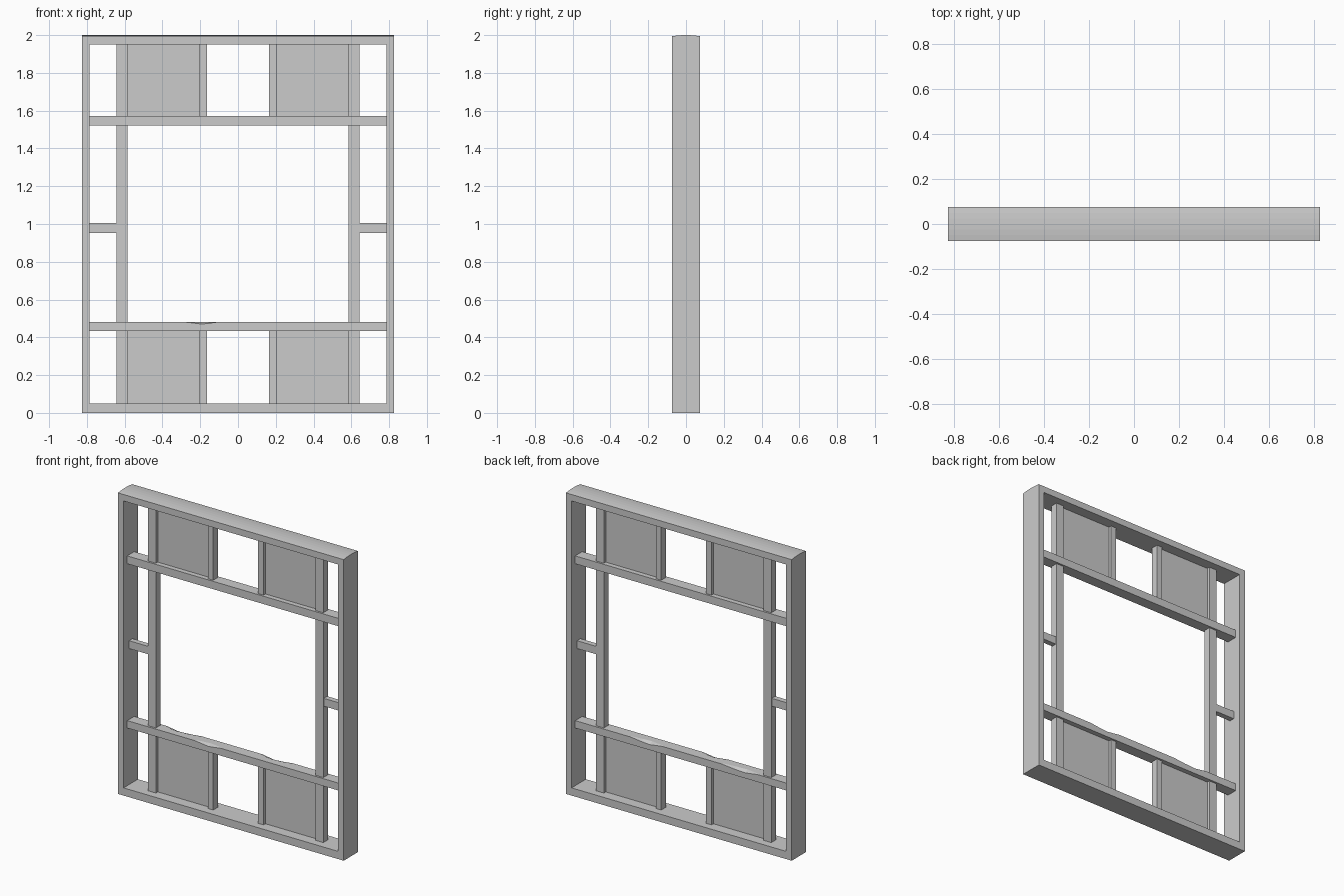
import bpy
import bmesh

if "Cube" in bpy.data.objects:
    bpy.data.objects.remove(bpy.data.objects["Cube"])

mat = bpy.data.materials.new("plain grey")
mat.diffuse_color = (0.6, 0.6, 0.6, 1)
mat.use_nodes = True
mat.node_tree.nodes["Principled BSDF"].inputs["Base Color"].default_value = mat.diffuse_color


def make_object(name, bm):
    bmesh.ops.recalc_face_normals(bm, faces=bm.faces)
    mesh = bpy.data.meshes.new(name)
    bm.to_mesh(mesh)
    bm.free()
    mesh.materials.append(mat)
    obj = bpy.data.objects.new(name, mesh)
    bpy.context.collection.objects.link(obj)
    return obj


def box(name, x0, x1, y, z0, z1):
    """Box centred on y = 0 with half depth y."""
    bm = bmesh.new()
    bmesh.ops.create_cube(bm, size=1)
    for v in bm.verts:
        v.co.x = x1 if v.co.x > 0 else x0
        v.co.y = y if v.co.y > 0 else -y
        v.co.z = z1 if v.co.z > 0 else z0
    return make_object(name, bm)


def sweep(bm, rings, closed):
    """Join rings of points with quads, as a loop or with end caps."""
    vs = [[bm.verts.new(p) for p in r] for r in rings]
    n = len(vs[0])
    pairs = list(zip(vs, vs[1:])) + ([(vs[-1], vs[0])] if closed else [])
    for a, b in pairs:
        for i in range(n):
            j = (i + 1) % n
            bm.faces.new((a[i], a[j], b[j], b[i]))
    if not closed:
        bm.faces.new(vs[0])
        bm.faces.new(vs[-1])


D = 0.075            # half depth of the outer frame
XO, XI = 0.827, 0.786
RAIL = 0.037         # half depths of the inner members
POST = 0.024
BAR = 0.018

# outer frame: one closed ring, with a slightly crowned top
rings = []
for sx, top in ((-1, 0), (1, 0), (1, 1), (-1, 1)):
    zi = 1.951 if top else 0.051
    ring = [(sx * XI, -D, zi)]
    for k in range(7):
        t = k / 3 - 1
        z = 2 - 0.006 * t * t if top else 0
        ring.append((sx * XO, t * D, z))
    ring.append((sx * XI, D, zi))
    rings.append(ring)
bm = bmesh.new()
sweep(bm, rings, True)
make_object("outer_frame", bm)

# upper rail
box("upper_rail", -XI, XI, RAIL, 1.521, 1.573)

# lower rail with worn chips along its top edges: x, front chip, back chip
chips = [(-XI, 0, 0), (-0.55, 0, 0), (-0.46, 0, 0.013), (-0.38, 0, 0.009),
         (-0.29, 0, 0), (-0.19, 0.012, 0), (-0.10, 0, 0), (0.15, 0, 0),
         (0.24, 0, 0.013), (0.30, 0, 0.009), (0.38, 0, 0), (XI, 0, 0)]
bm = bmesh.new()
sweep(bm, [[(x, -RAIL, 0.433), (x, -RAIL, 0.482 - f), (x, -RAIL + 0.012 + f, 0.482),
            (x, RAIL - 0.012 - b, 0.482), (x, RAIL, 0.482 - b), (x, RAIL, 0.433)]
           for x, f, b in chips], False)
make_object("lower_rail", bm)

# posts, crossbars and panels, mirrored left and right
for side, s in (("left", -1), ("right", 1)):
    def pair(name, a, b, y, z0, z1):
        box(side + "_" + name, min(s * a, s * b), max(s * a, s * b), y, z0, z1)

    for level, z0, z1 in (("lower", 0.051, 0.433), ("middle", 0.482, 1.521),
                          ("upper", 1.573, 1.951)):
        pair(level + "_side_post", 0.585, 0.642, POST, z0, z1)
        if level != "middle":
            pair(level + "_inner_post", 0.165, 0.203, POST, z0, z1)
            pair(level + "_panel", 0.203, 0.585, 0.004, z0, z1)
    pair("crossbar", 0.642, XI, BAR, 0.952, 1.004)
